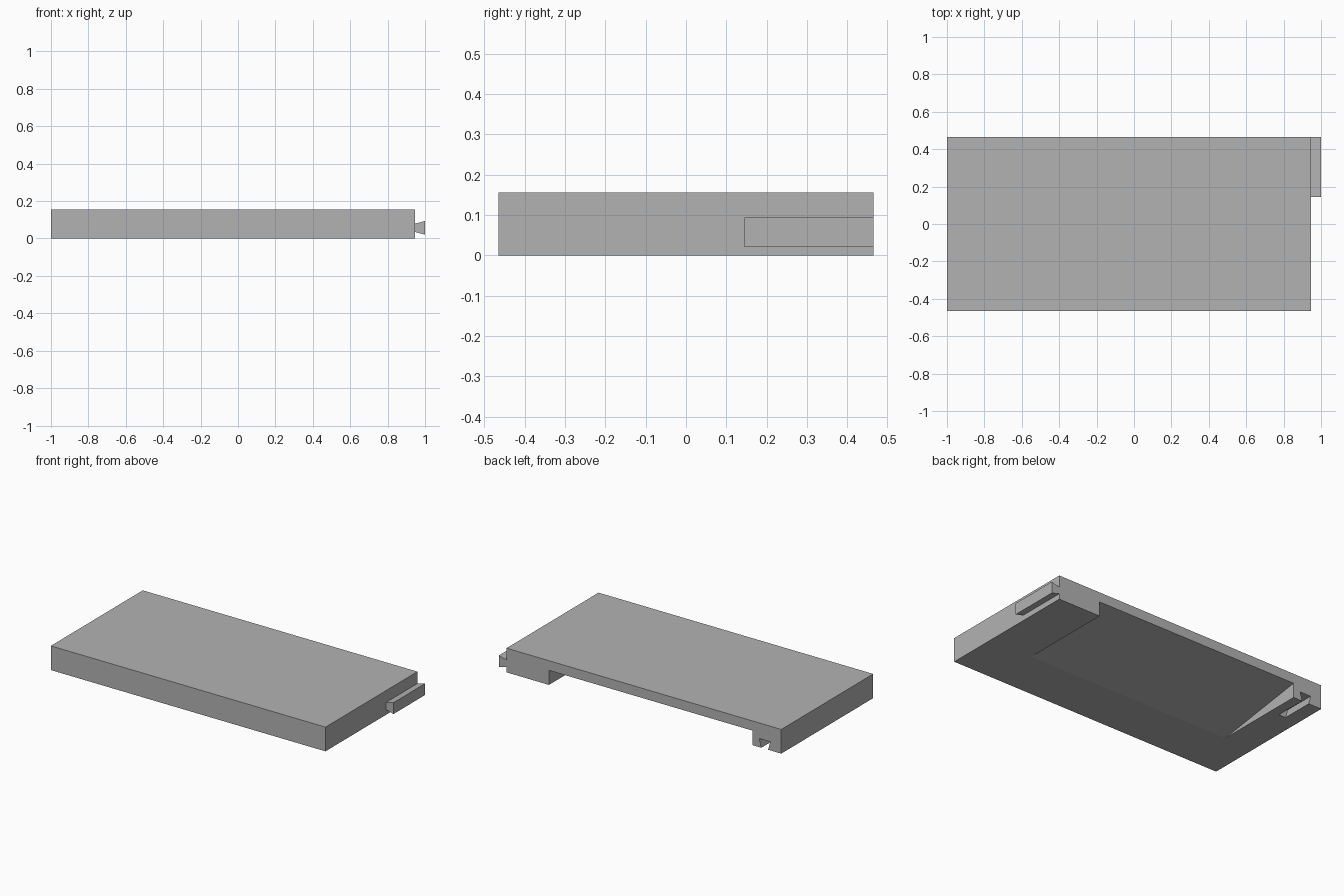
import bpy
import bmesh
from mathutils import Vector

cube = bpy.data.objects.get("Cube")
if cube:
    bpy.data.objects.remove(cube, do_unlink=True)

grey = bpy.data.materials.new("plain grey")
grey.use_nodes = True
grey.diffuse_color = (0.45, 0.45, 0.45, 1)
grey.node_tree.nodes["Principled BSDF"].inputs["Base Color"].default_value = (0.45, 0.45, 0.45, 1)

LEFT, RIGHT = 0.945, -1.0
BACK, FRONT = 0.465, -0.465
HEIGHT = 0.155


def prism(name, points, sweep):
    """Closed polygon of 3D points swept along a vector."""
    bm = bmesh.new()
    face = bm.faces.new([bm.verts.new(p) for p in points])
    swept = bmesh.ops.extrude_face_region(bm, geom=[face])["geom"]
    verts = [v for v in swept if isinstance(v, bmesh.types.BMVert)]
    bmesh.ops.translate(bm, verts=verts, vec=Vector(sweep))
    bmesh.ops.recalc_face_normals(bm, faces=bm.faces)
    mesh = bpy.data.meshes.new(name)
    bm.to_mesh(mesh)
    bm.free()
    mesh.materials.append(grey)
    obj = bpy.data.objects.new(name, mesh)
    bpy.context.collection.objects.link(obj)
    return obj


def cut(target, cutter):
    """Subtract the cutter from the target and remove it."""
    cutter.hide_render = True
    mod = target.modifiers.new("cut", "BOOLEAN")
    mod.operation = "DIFFERENCE"
    mod.solver = "EXACT"
    mod.object = cutter
    bpy.context.view_layer.objects.active = target
    bpy.ops.object.modifier_apply(modifier=mod.name)
    bpy.data.objects.remove(cutter, do_unlink=True)


# Main slab
slab = prism("slab", [(RIGHT, FRONT, 0), (LEFT, FRONT, 0), (LEFT, BACK, 0), (RIGHT, BACK, 0)],
             (0, 0, HEIGHT))

# Sloping recess under the back edge
ramp_start, ramp_rise = -0.14, 0.093
slope = ramp_rise / (BACK - ramp_start)
past = BACK + 0.1
cut(slab, prism("ramp_cutter",
                [(-0.795, ramp_start - 0.1, -0.1 * slope),
                 (-0.795, past, (past - ramp_start) * slope),
                 (-0.795, past, -0.1),
                 (-0.795, ramp_start - 0.1, -0.1)],
                (1.44, 0, 0)))

# Dovetail slot under the right back corner, open downward and to the back
slot_x, slot_end, depth = -0.883, 0.26, 0.055
mouth, root = 0.024, 0.039
below = 0.02
flare = mouth - (root - mouth) * below / depth
cut(slab, prism("slot_cutter",
                [(slot_x - flare, slot_end, -below), (slot_x + flare, slot_end, -below),
                 (slot_x + root, slot_end, depth), (slot_x - root, slot_end, depth)],
                (0, past - slot_end, 0)))

# Dovetail tongue on the left side
tongue_z, tongue_front = 0.057, 0.145
prism("tongue",
      [(LEFT, tongue_front, tongue_z - 0.022), (1, tongue_front, tongue_z - 0.0365),
       (1, tongue_front, tongue_z + 0.0365), (LEFT, tongue_front, tongue_z + 0.022)],
      (0, BACK - tongue_front, 0))
